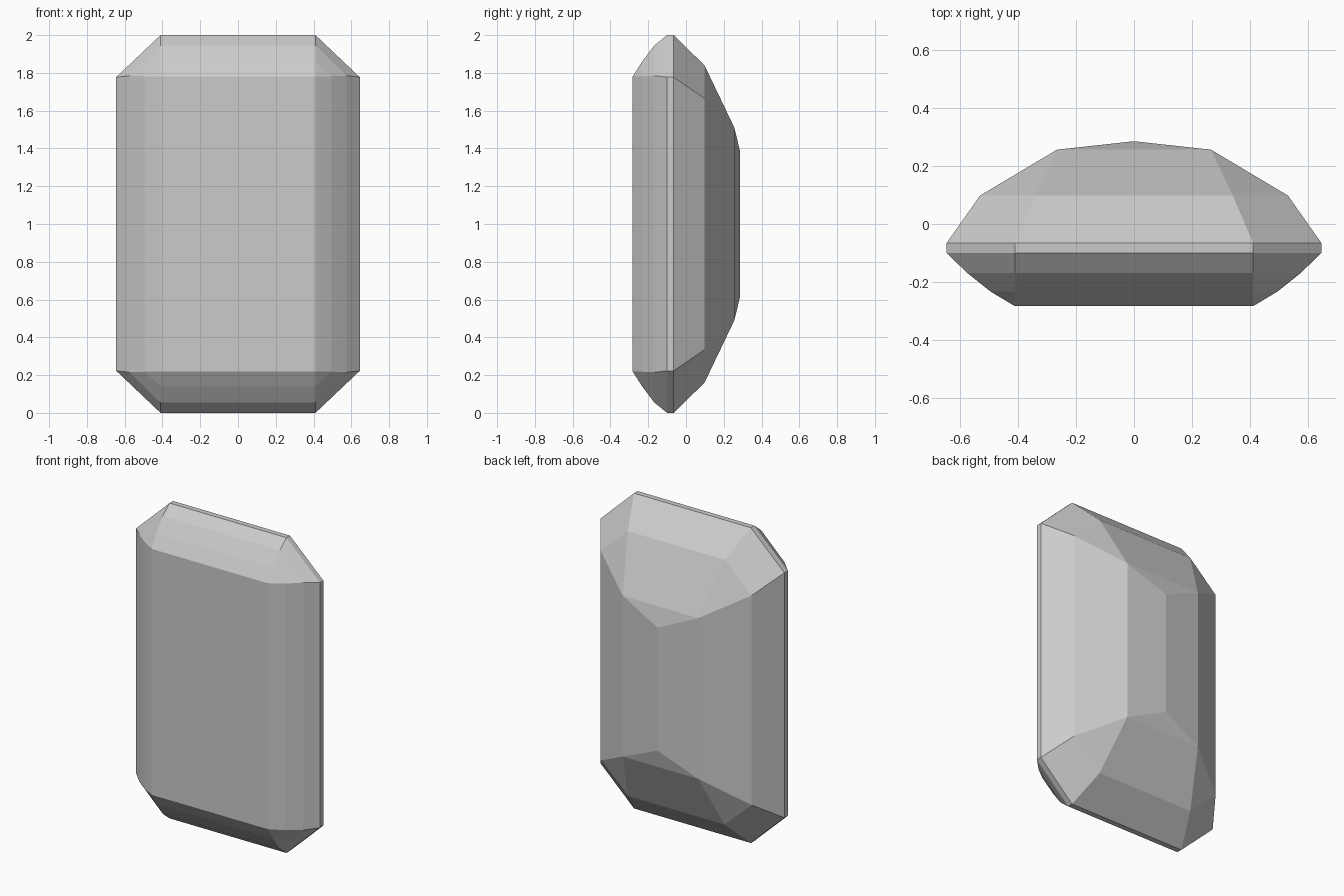
import bpy, bmesh

if "Cube" in bpy.data.objects:
    bpy.data.objects.remove(bpy.data.objects["Cube"])

# Octagonal rings front to back: y, side half width, end half height,
# half width of end edge, half height of side edge
RINGS = [
    (-0.283, 0.41, 0.78, 0.41, 0.78),     # flat table
    (-0.232, 0.495, 0.86, 0.41, 0.782),
    (-0.168, 0.575, 0.945, 0.41, 0.785),
    (-0.100, 0.645, 1.0, 0.41, 0.777),    # girdle front
    (-0.065, 0.645, 1.0, 0.41, 0.777),    # girdle back
    (0.098, 0.53, 0.84, 0.34, 0.665),
    (0.256, 0.265, 0.51, 0.265, 0.51),
    (0.285, 0.0, 0.39, 0.0, 0.39),        # keel line
]


def ring(bm, y, w, h, a, c):
    pts = [(a, h), (w, c), (w, -c), (a, -h), (-a, -h), (-w, -c), (-w, c), (-a, h)]
    return [bm.verts.new((x, y, z + 1.0)) for x, z in pts]


# Step-cut gem: bridge the rings, then weld collapsed corners
bm = bmesh.new()
rings = [ring(bm, *r) for r in RINGS]
bm.faces.new(rings[0])
for r0, r1 in zip(rings, rings[1:]):
    for i in range(8):
        j = (i + 1) % 8
        bm.faces.new((r0[i], r0[j], r1[j], r1[i]))
bmesh.ops.remove_doubles(bm, verts=bm.verts[:], dist=0.0005)
bmesh.ops.recalc_face_normals(bm, faces=bm.faces[:])

mesh = bpy.data.meshes.new("emerald_cut_gem")
bm.to_mesh(mesh)
bm.free()
gem = bpy.data.objects.new("emerald_cut_gem", mesh)
bpy.context.collection.objects.link(gem)
